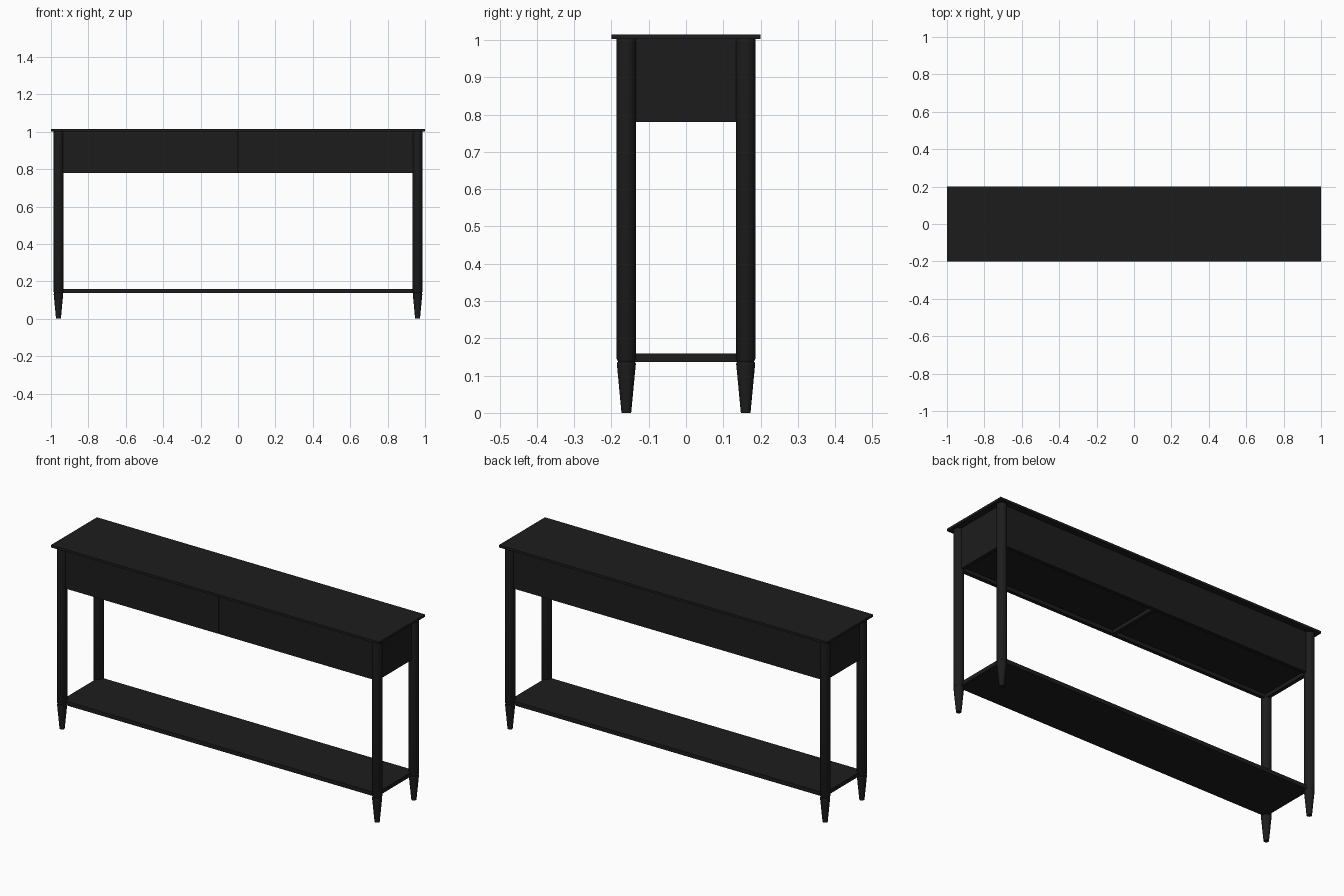
import bpy, bmesh, math

if "Cube" in bpy.data.objects:
    bpy.data.objects.remove(bpy.data.objects["Cube"])

paint = bpy.data.materials.new("black_paint")
paint.diffuse_color = (0.012, 0.012, 0.012, 1)
paint.use_nodes = True
paint.node_tree.nodes["Principled BSDF"].inputs["Base Color"].default_value = paint.diffuse_color


def finish(name, bm):
    bmesh.ops.recalc_face_normals(bm, faces=bm.faces)
    me = bpy.data.meshes.new(name)
    bm.to_mesh(me)
    bm.free()
    ob = bpy.data.objects.new(name, me)
    bpy.context.collection.objects.link(ob)
    me.materials.append(paint)
    return ob


def box(name, x0, x1, y0, y1, z0, z1):
    bm = bmesh.new()
    bmesh.ops.create_cube(bm, size=1)
    for v in bm.verts:
        v.co.x = x0 + (v.co.x + 0.5) * (x1 - x0)
        v.co.y = y0 + (v.co.y + 0.5) * (y1 - y0)
        v.co.z = z0 + (v.co.z + 0.5) * (z1 - z0)
    return finish(name, bm)


def turned(name, profile, cx, cy, sides=32):
    bm = bmesh.new()
    rings = []
    for r, z in profile:
        rings.append([bm.verts.new((cx + r * math.cos(2 * math.pi * i / sides),
                                    cy + r * math.sin(2 * math.pi * i / sides), z))
                      for i in range(sides)])
    for a, b in zip(rings, rings[1:]):
        for i in range(sides):
            j = (i + 1) % sides
            bm.faces.new((a[i], a[j], b[j], b[i]))
    bm.faces.new(rings[0])
    bm.faces.new(rings[-1])
    ob = finish(name, bm)
    bpy.ops.object.select_all(action='DESELECT')
    bpy.context.view_layer.objects.active = ob
    ob.select_set(True)
    bpy.ops.object.shade_smooth_by_angle(angle=math.radians(30))


# table top and lower shelf
box("table_top", -1, 1, -0.2, 0.2, 1.002, 1.015)
box("lower_shelf", -0.96, 0.96, -0.165, 0.165, 0.137, 0.159)

# round legs with tapered feet below a small neck
leg = [(0.013, 0), (0.025, 0.127), (0.0255, 0.131), (0.0245, 0.135), (0.0225, 0.137),
       (0.0235, 0.140), (0.0262, 0.145), (0.0262, 1.002)]
for sx, side in ((-1, "left"), (1, "right")):
    for sy, end in ((-1, "front"), (1, "back")):
        turned(f"{end}_{side}_leg", leg, sx * 0.96, sy * 0.16)

# apron: two drawer fronts, back panel and side panels
Z0, Z1 = 0.78, 1.002
box("left_drawer_front", -0.95, -0.0025, -0.167, -0.147, Z0, Z1)
box("right_drawer_front", 0.0025, 0.95, -0.167, -0.147, Z0, Z1)
box("back_panel", -0.95, 0.95, 0.147, 0.167, Z0, Z1)
box("left_side_panel", -0.965, -0.945, -0.15, 0.15, Z0, Z1)
box("right_side_panel", 0.945, 0.965, -0.15, 0.15, Z0, Z1)

# recessed drawer bottoms and the centre divider
box("left_drawer_bottom", -0.945, -0.01, -0.147, 0.147, 0.80, 0.81)
box("right_drawer_bottom", 0.01, 0.945, -0.147, 0.147, 0.80, 0.81)
box("centre_divider", -0.01, 0.01, -0.147, 0.147, Z0, Z1)
